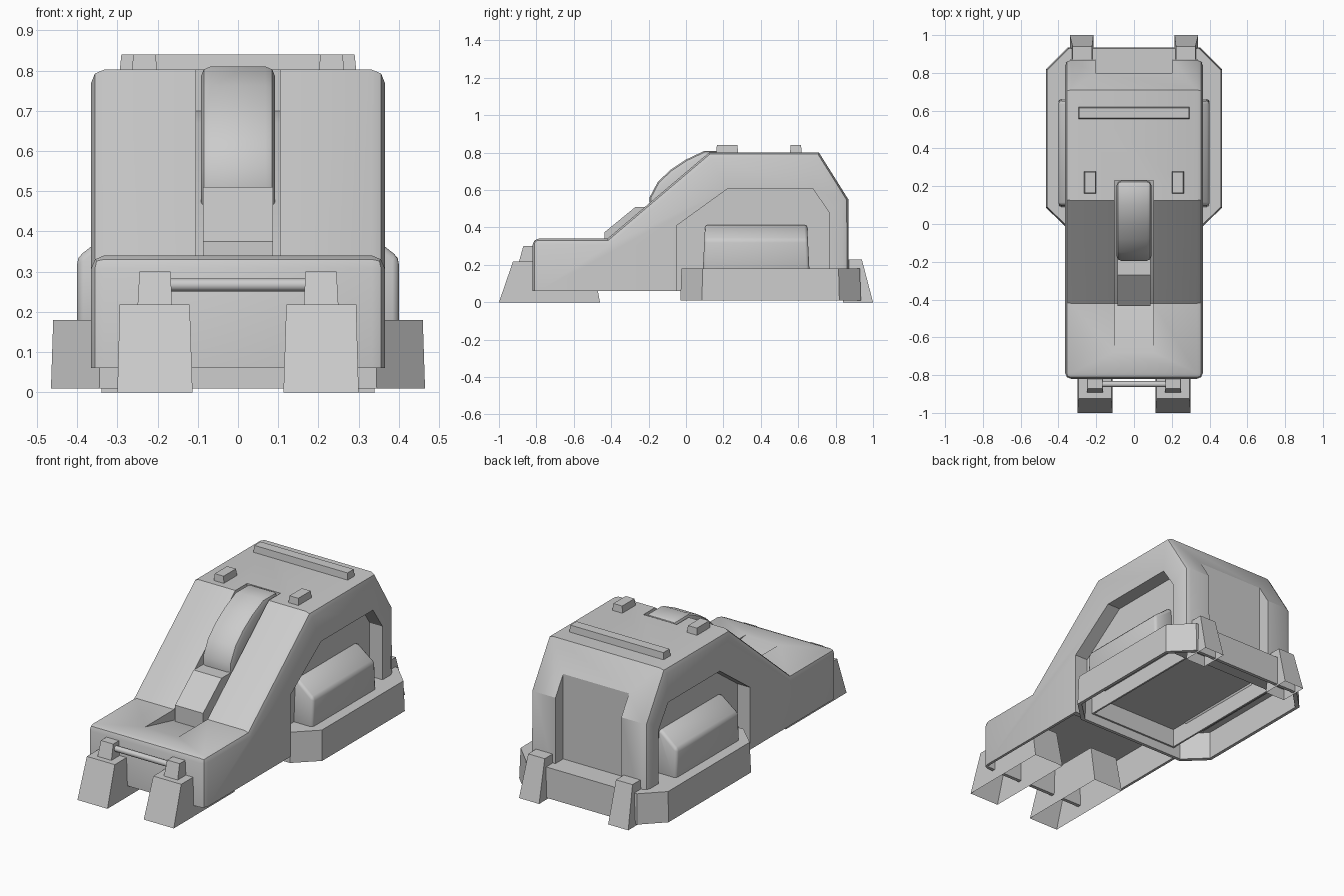
import bpy, bmesh, math

cube = bpy.data.objects.get("Cube")
if cube:
    bpy.data.objects.remove(cube)

grey = bpy.data.materials.new("plain grey")
grey.use_nodes = True
grey.diffuse_color = (0.6, 0.6, 0.6, 1)
grey.node_tree.nodes["Principled BSDF"].inputs["Base Color"].default_value = (0.6, 0.6, 0.6, 1)


def loft(name, lower, upper, open_bottom=False):
    """Join two matching outlines of 3D points into a solid."""
    bm = bmesh.new()
    a = [bm.verts.new(p) for p in lower]
    b = [bm.verts.new(p) for p in upper]
    n = len(a)
    for i in range(n):
        j = (i + 1) % n
        bm.faces.new((a[i], a[j], b[j], b[i]))
    bm.faces.new(b)
    base = bm.faces.new(a[::-1])
    bmesh.ops.recalc_face_normals(bm, faces=bm.faces)
    if open_bottom:
        bmesh.ops.delete(bm, geom=[base], context='FACES_ONLY')
    mesh = bpy.data.meshes.new(name)
    bm.to_mesh(mesh)
    bm.free()
    obj = bpy.data.objects.new(name, mesh)
    mesh.materials.append(grey)
    bpy.context.collection.objects.link(obj)
    return obj


def side_prism(name, profile, x0, x1):
    """Extrude a (y, z) side profile across x."""
    return loft(name, [(x0, y, z) for y, z in profile], [(x1, y, z) for y, z in profile])


def rect(x0, x1, y0, y1, z):
    return [(x0, y0, z), (x1, y0, z), (x1, y1, z), (x0, y1, z)]


def box(name, x0, x1, y0, y1, z0, z1):
    return loft(name, rect(x0, x1, y0, y1, z0), rect(x0, x1, y0, y1, z1))


def activate(obj):
    bpy.ops.object.select_all(action='DESELECT')
    obj.select_set(True)
    bpy.context.view_layer.objects.active = obj


def bevel(obj, width, segments, angle):
    mod = obj.modifiers.new("bevel", 'BEVEL')
    mod.width, mod.segments = width, segments
    mod.limit_method, mod.angle_limit = 'ANGLE', math.radians(angle)
    activate(obj)
    bpy.ops.object.modifier_apply(modifier=mod.name)


def cut(obj, cutter):
    cutter.hide_render = True
    mod = obj.modifiers.new("cut", 'BOOLEAN')
    mod.operation, mod.solver, mod.object = 'DIFFERENCE', 'EXACT', cutter
    activate(obj)
    bpy.ops.object.modifier_apply(modifier=mod.name)
    bpy.data.objects.remove(cutter)


def smooth(obj, angle):
    activate(obj)
    bpy.ops.object.shade_smooth_by_angle(angle=math.radians(angle))


# Main body with rounded outer edges
body = side_prism("body", [(-0.82, -0.2), (-0.82, 0.34), (-0.42, 0.34), (0.125, 0.802),
                           (0.71, 0.802), (0.868, 0.55), (0.873, -0.2)], -0.365, 0.365)
bevel(body, 0.032, 2, 60)
cut(body, box("base_cutter", -1, 1, -1.5, 1.5, -0.5, 0.06))
# Open underside, deep below the hood and shallow below the rear
cut(body, box("hood_cutter", -0.35, 0.35, -0.8, -0.08, -0.1, 0.25))
cut(body, box("rear_cutter", -0.275, 0.275, 0, 0.785, -0.1, 0.165))
# Slot in the sloping front, with a shallow ramp in the hood
cut(body, side_prism("slot_cutter", [(-0.7, 0.345), (-0.42, 0.28), (0.1, 0.67), (0.23, 0.7),
                                     (0.23, 1), (-0.7, 1)], -0.104, 0.104))
# Panel recess in the back
cut(body, box("back_cutter", -0.205, 0.205, 0.8, 1.2, 0.1, 1))
# Side arches
ARCH = [(-0.05, 0), (-0.05, 0.41), (0.22, 0.605), (0.68, 0.605), (0.765, 0.48), (0.765, 0)]
for s in (-1, 1):
    cut(body, side_prism("arch_cutter", ARCH, s * 0.285, s * 0.6))
smooth(body, 30)

# Eight-sided skirt around the rear half, a thin shell open underneath
half = [(0.345, -0.03), (0.465, 0.085), (0.465, 0.82), (0.35, 0.935)]
outline = half + [(-x, y) for x, y in reversed(half)]


def skirt_ring(scale, z):
    return [(x * scale, 0.45 + (y - 0.45) * scale, z) for x, y in outline]


skirt = loft("skirt", skirt_ring(1, 0.01), skirt_ring(0.988, 0.18))
cut(skirt, loft("skirt_cutter", skirt_ring(0.965, -0.1), skirt_ring(0.955, 0.165)))

# Rounded roller guard that fills the slot
guard = side_prism("roller_guard", [(0.229, 0.45), (-0.19, 0.45), (-0.195, 0.56), (-0.15, 0.645),
                                    (-0.08, 0.71), (0, 0.763), (0.1, 0.81), (0.229, 0.81)],
                   -0.092, 0.092)
bevel(guard, 0.024, 2, 60)
smooth(guard, 40)

# Wedge block below the guard
side_prism("guard_block", [(-0.435, 0.27), (-0.435, 0.375), (-0.27, 0.51),
                           (-0.15, 0.51), (-0.15, 0.4)], -0.087, 0.087)

# Roof bar
loft("roof_bar", rect(-0.295, 0.295, 0.555, 0.62, 0.79), rect(-0.29, 0.29, 0.56, 0.615, 0.84))

# Paired parts
for s, side in ((-1, "right"), (1, "left")):
    def pair(x0, x1):
        return sorted((s * x0, s * x1))

    loft(side + "_roof_block", rect(*pair(0.2, 0.265), 0.16, 0.28, 0.79),
         rect(*pair(0.205, 0.26), 0.165, 0.275, 0.84))

    # Softly rounded side pod with a sloping shoulder
    section = [(0.27, 0.15), (0.4, 0.15), (0.4, 0.335), (0.3, 0.414), (0.27, 0.414)]
    pod = loft(side + "_side_pod",
               [(s * x, 0.09 + 0.05 * (z - 0.17), z) for x, z in section],
               [(s * x, 0.66 - 0.05 * (z - 0.17), z) for x, z in section])
    bevel(pod, 0.016, 2, 45)
    smooth(pod, 60)

    # Feet, open underneath
    loft(side + "_front_foot", rect(*pair(0.113, 0.3), -1, -0.46, 0),
         rect(*pair(0.12, 0.294), -0.925, -0.5, 0.218), True)
    loft(side + "_rear_foot", rect(*pair(0.215, 0.34), 0.84, 1, 0),
         rect(*pair(0.222, 0.325), 0.86, 0.94, 0.23), True)

    # Bracket on the front foot
    loft(side + "_bar_bracket", rect(*pair(0.163, 0.25), -0.895, -0.8, 0.21),
         rect(*pair(0.168, 0.245), -0.87, -0.8, 0.3))

# Round bar between the brackets
bpy.ops.mesh.primitive_cylinder_add(vertices=12, radius=0.016, depth=0.36,
                                    location=(0, -0.848, 0.267),
                                    rotation=(0, math.pi / 2, 0))
bar = bpy.context.object
bar.name = "front_bar"
bar.data.materials.append(grey)
smooth(bar, 35)
